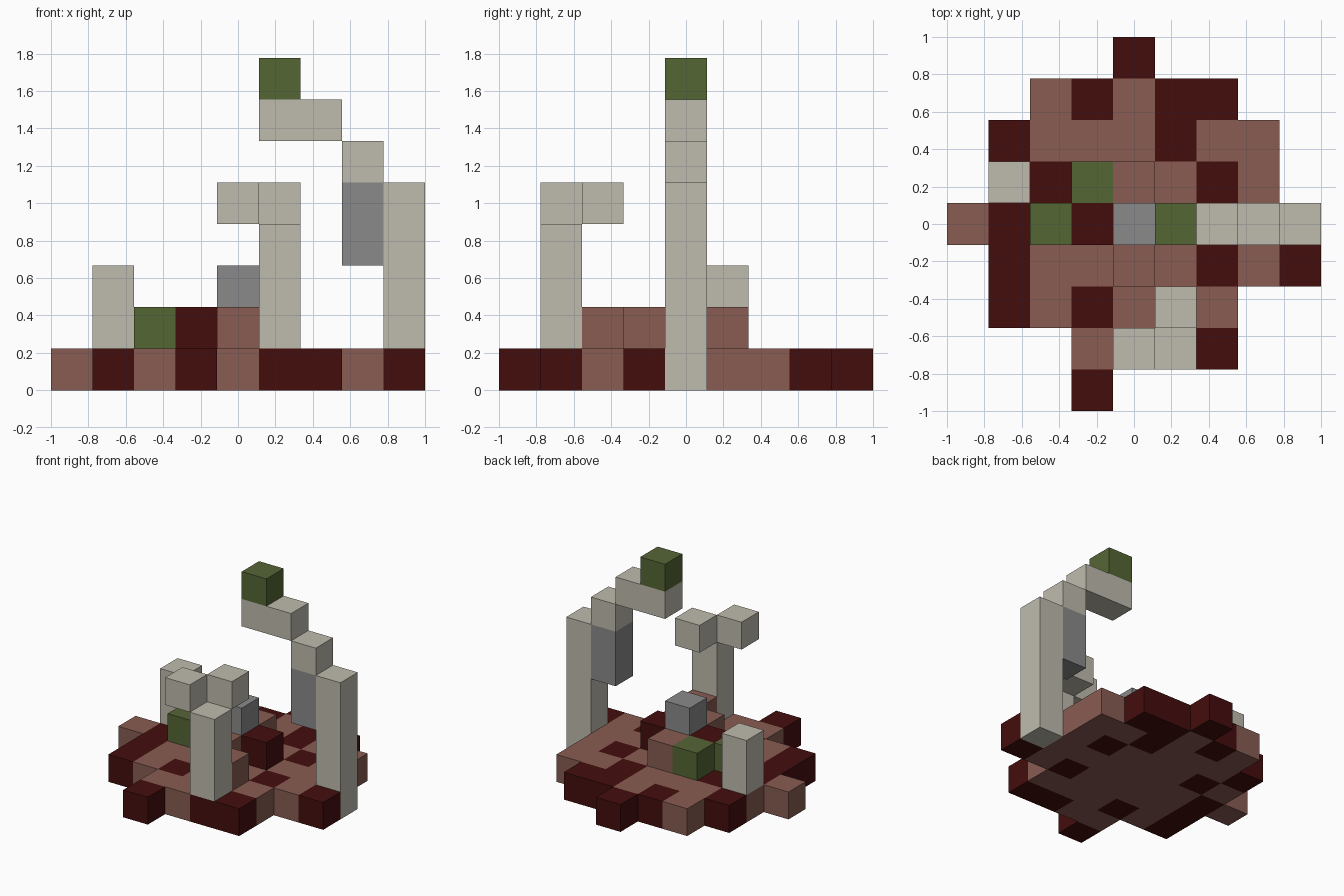
import bpy
import bmesh
from mathutils import Vector

cube = bpy.data.objects.get("Cube")
if cube:
    bpy.data.objects.remove(cube)

GRID = 9
UNIT = 2 / GRID


def linear(c):
    c /= 255
    return c / 12.92 if c <= 0.04045 else ((c + 0.055) / 1.055) ** 2.4


def make_material(name, rgb):
    colour = [linear(c) for c in rgb] + [1]
    mat = bpy.data.materials.new(name)
    mat.use_nodes = True
    mat.diffuse_color = colour
    mat.node_tree.nodes["Principled BSDF"].inputs["Base Color"].default_value = colour
    return mat


MATERIALS = {
    "d": make_material("dark red", (69, 13, 13)),
    "l": make_material("dusty brown", (136, 92, 82)),
    "b": make_material("bone", (191, 187, 174)),
    "g": make_material("grey", (138, 138, 138)),
    "m": make_material("moss green", (85, 102, 53)),
}

# Ground layer, back row first, one letter per block colour
GROUND = [
    "....d....",
    "..ldldd..",
    ".dllldll.",
    ".ldllldl.",
    "ldllllllb",
    ".dlllldld",
    ".dldlll..",
    "...lldd..",
    "...d.....",
]


def column(i, j, low, high, colour):
    """Stack of blocks at one grid square."""
    return {(i, j, k): colour for k in range(low, high + 1)}


PARTS = {
    "ground": {(i, GRID - 1 - r, 0): c for r, row in enumerate(GROUND)
               for i, c in enumerate(row) if c != "."},
    # Central mound
    "mound": {(4, 4, 1): "l", (4, 3, 1): "l", (4, 5, 1): "l", (5, 2, 1): "l",
              (3, 4, 1): "d", (5, 4, 1): "d"},
    "mound_stone": {(4, 4, 2): "g"},
    "moss_clumps": {(2, 4, 1): "m", (3, 5, 1): "m"},
    # Standing posts
    "short_post": column(1, 5, 1, 2, "b"),
    "forked_post": column(5, 1, 1, 3, "b"),
    "fork_tips": {(4, 1, 4): "b", (5, 2, 4): "b"},
    # Tall hooked arch
    "arch_post": column(8, 4, 1, 4, "b"),
    "arch_hanging_stone": column(7, 4, 3, 4, "g"),
    "arch_top": {(7, 4, 5): "b", (6, 4, 6): "b", (5, 4, 6): "b"},
    "arch_moss": {(5, 4, 7): "m"},
}
OCCUPIED = {cell for part in PARTS.values() for cell in part}


def block_side(bm, cell, axis, sign, index):
    """Add one outer square of a block."""
    normal = Vector((0, 0, 0))
    normal[axis] = sign
    u, v = Vector((0, 0, 0)), Vector((0, 0, 0))
    u[(axis + 1) % 3] = 1
    v[(axis + 2) % 3] = sign
    centre = Vector(cell) + Vector((0.5, 0.5, 0.5)) - Vector((GRID / 2, GRID / 2, 0))
    corners = [(-1, -1), (1, -1), (1, 1), (-1, 1)]
    face = bm.faces.new([bm.verts.new((centre + (normal + a * u + b * v) / 2) * UNIT)
                         for a, b in corners])
    face.material_index = index


def build(name, cells):
    bm = bmesh.new()
    colours = sorted(set(cells.values()))
    for cell, colour in cells.items():
        for axis in range(3):
            for sign in (-1, 1):
                neighbour = list(cell)
                neighbour[axis] += sign
                if tuple(neighbour) not in OCCUPIED:
                    block_side(bm, cell, axis, sign, colours.index(colour))
    bmesh.ops.remove_doubles(bm, verts=bm.verts[:], dist=UNIT / 100)
    mesh = bpy.data.meshes.new(name)
    bm.to_mesh(mesh)
    bm.free()
    for colour in colours:
        mesh.materials.append(MATERIALS[colour])
    bpy.context.collection.objects.link(bpy.data.objects.new(name, mesh))


for part_name, part_cells in PARTS.items():
    build(part_name, part_cells)
